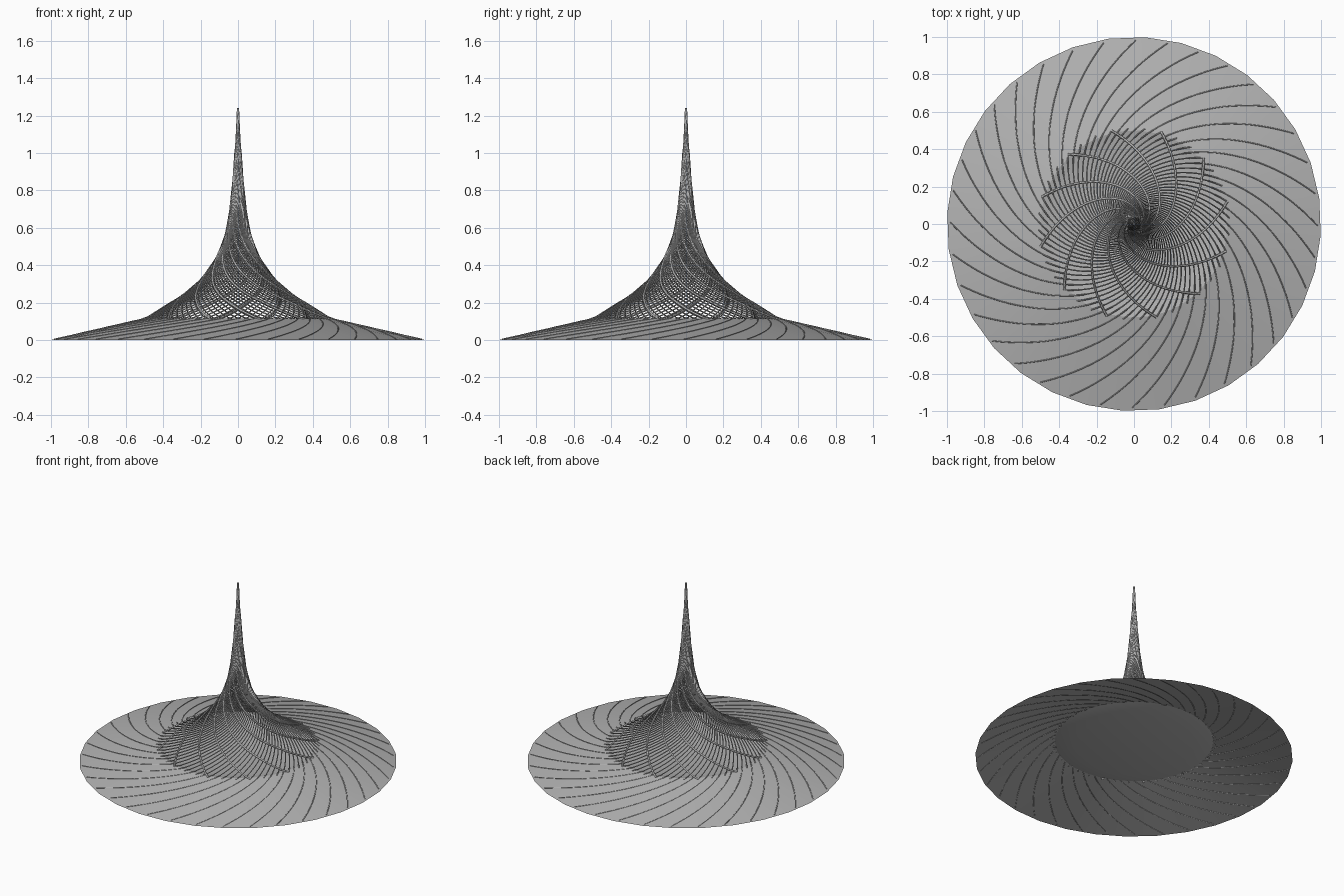
import bpy, bmesh, math

if "Cube" in bpy.data.objects:
    bpy.data.objects.remove(bpy.data.objects["Cube"])

grey = bpy.data.materials.new("mid grey")
grey.diffuse_color = (0.45, 0.45, 0.45, 1)
grey.use_nodes = True
grey.node_tree.nodes["Principled BSDF"].inputs["Base Color"].default_value = grey.diffuse_color

SIDES = 32
OFFSET = math.radians(-3.4)
# trumpet outline: radius, height
OUTLINE = [(1.0, 0.0), (0.5, 0.115), (0.36, 0.20), (0.225, 0.30), (0.14, 0.40),
           (0.088, 0.50), (0.06, 0.60), (0.032, 0.80), (0.017, 1.0), (0.005, 1.2), (0.003, 1.24)]


def outline_radius(z):
    for (r0, z0), (r1, z1) in zip(OUTLINE, OUTLINE[1:]):
        if z <= z1:
            t = (z - z0) / (z1 - z0)
            if z0 < 0.1:
                return r0 + (r1 - r0) * t
            return r0 * (r1 / r0) ** t
    return OUTLINE[-1][0]


def finish(obj):
    bpy.ops.object.select_all(action='DESELECT')
    obj.select_set(True)
    bpy.context.view_layer.objects.active = obj


def lathe(name, profile, close_centre=False):
    bm = bmesh.new()
    rings = []
    for r, z in profile:
        rings.append([bm.verts.new((r * math.cos(OFFSET + math.tau * i / SIDES),
                                    r * math.sin(OFFSET + math.tau * i / SIDES), z))
                      for i in range(SIDES)])
    for a, b in zip(rings, rings[1:]):
        for i in range(SIDES):
            j = (i + 1) % SIDES
            bm.faces.new((a[i], a[j], b[j], b[i]))
    if close_centre:
        bm.faces.new(rings[-1])
    mesh = bpy.data.meshes.new(name)
    bm.to_mesh(mesh)
    bm.free()
    mesh.materials.append(grey)
    obj = bpy.data.objects.new(name, mesh)
    bpy.context.collection.objects.link(obj)
    finish(obj)
    bpy.ops.object.shade_smooth_by_angle(angle=math.radians(30))


def strands(name, count, z0, z1, steps, twist, width, start=0.0):
    """Spiralling rods that follow the trumpet outline."""
    curve = bpy.data.curves.new(name, 'CURVE')
    curve.dimensions = '3D'
    curve.bevel_depth = width
    curve.bevel_resolution = 0
    curve.use_fill_caps = True
    for k in range(count):
        spline = curve.splines.new('POLY')
        spline.points.add(steps)
        for s, p in enumerate(spline.points):
            z = z0 + (z1 - z0) * (s / steps) ** 1.3
            r = outline_radius(z)
            a = start + math.tau * k / count + twist * math.log(0.5 / r)
            p.co = (r * math.cos(a), r * math.sin(a), z, 1)
            p.radius = 0.45 + 0.55 * min(1, r / 0.12)
    curve.materials.append(grey)
    obj = bpy.data.objects.new(name, curve)
    bpy.context.collection.objects.link(obj)
    finish(obj)
    bpy.ops.object.convert(target='MESH')


# Conical skirt and the shallow dish inside its rim
lathe("skirt", [(1.0, 0.0), (0.5, 0.115)])
lathe("dish", [(0.5, 0.115), (0.38, 0.09)], True)

# Lattice spire: bold ribs one way, fine strands the other way
TWIST = math.radians(60)
strands("bold_ribs", 12, 0.112, 1.24, 48, -TWIST, 0.0065, math.radians(12))
strands("fine_strands", 72, 0.112, 1.19, 40, TWIST, 0.0036)

# Fine strands continuing over the skirt
strands("skirt_strands", 36, 0.004, 0.115, 16, TWIST, 0.003)
